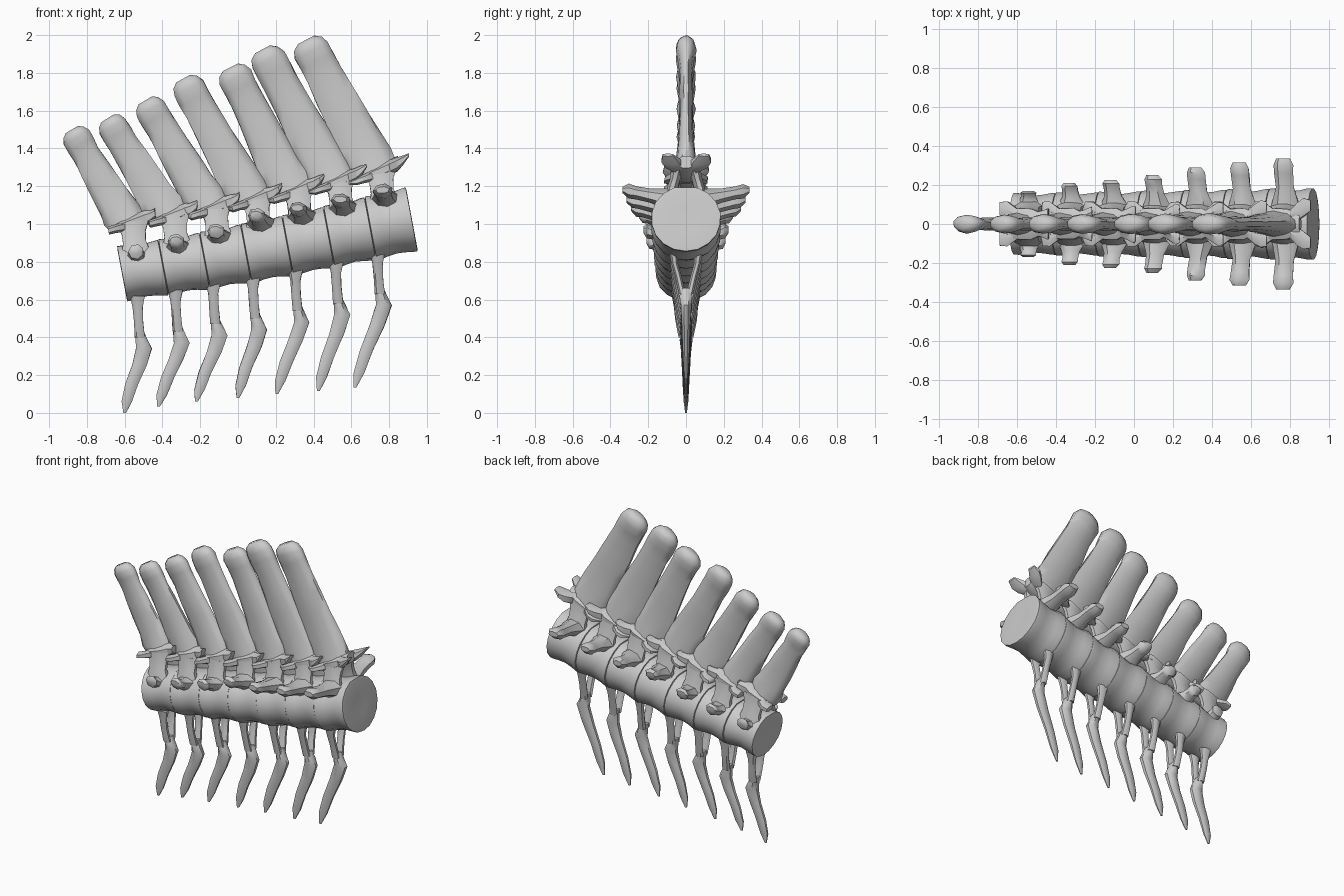
import bpy, bmesh, math, random
from mathutils import Vector as V

if "Cube" in bpy.data.objects:
    bpy.data.objects.remove(bpy.data.objects["Cube"])

random.seed(4)
N = 7
X, Y, Z = V((1, 0, 0)), V((0, 1, 0)), V((0, 0, 1))


def loft(name, rings, sides=8, jitter=0.0, flat_top=1.0, angle=45, mirror=False):
    """Skin through rings of (centre, u axis, v axis, u radius, v radius)."""
    bm = bmesh.new()
    for sgn in ((1, -1) if mirror else (1,)):
        loops = []
        for c, u, v, ru, rv in rings:
            loop = []
            for k in range(sides):
                a = 2 * math.pi * (k + 0.5) / sides
                j = 1 + random.uniform(-jitter, jitter)
                p = c + u * (ru * math.cos(a) * j) + v * (rv * min(math.sin(a), flat_top) * j)
                loop.append(bm.verts.new((p.x, p.y * sgn, p.z)))
            loops.append(loop)
        for a, b in zip(loops, loops[1:]):
            for k in range(sides):
                m = (k + 1) % sides
                bm.faces.new((a[k], a[m], b[m], b[k]))
        bm.faces.new(loops[0])
        bm.faces.new(loops[-1])
    bmesh.ops.recalc_face_normals(bm, faces=bm.faces[:])
    me = bpy.data.meshes.new(name)
    bm.to_mesh(me)
    bm.free()
    me.polygons.foreach_set("use_smooth", [True] * len(me.polygons))
    me.set_sharp_from_angle(angle=math.radians(angle))
    ob = bpy.data.objects.new(name, me)
    bpy.context.collection.objects.link(ob)
    return ob


def spine_line(t):
    return V((-0.615 + 1.535 * t, 0, 0.74 + 0.29 * t - 0.07 * t * (1 - t)))


def lerp(a, b, t):
    return a + (b - a) * t


# spine tops (x, z), transverse process tips (x, y, z), chevron tops and tips (x, z)
SPINE_TOP = [(-.88, 1.50), (-.69, 1.56), (-.49, 1.655), (-.29, 1.77), (-.04, 1.83), (.13, 1.925), (.36, 1.975)]
SIDE_TIP = [(-.54, .17, .86), (-.33, .21, .915), (-.12, .225, .97), (.095, .25, 1.05),
            (.315, .29, 1.085), (.54, .315, 1.13), (.765, .335, 1.18)]
CHEV_TOP = [(-.53, .62), (-.33, .65), (-.13, .69), (.08, .72), (.305, .76), (.52, .80), (.74, .85)]
CHEV_TIP = [(-.60, 0), (-.42, .035), (-.22, .06), (0, .08), (.205, .10), (.425, .115), (.62, .135)]

for i in range(N):
    a, b = spine_line(i / N), spine_line((i + 1) / N)
    t = (i + .5) / N
    d = (b - a).normalized()
    up = V((-math.sin(.185), 0, math.cos(.185)))
    mid = (a + b) / 2
    r, ry, s = lerp(.15, .178, t), lerp(.158, .187, t), lerp(.8, 1.03, i / 6)
    n = "_%d" % (i + 1)

    def P(x, y, z):
        return mid + d * x + Y * y + up * z

    # centrum: spool with dished ends
    L = (b - a).length
    rows = [(.03, .35), (.0, .9), (.01, 1.0), (.1, 1.0), (.3, .95), (.5, .925), (.7, .95), (.9, 1.0), (.99, 1.0), (1, .9), (.98, .35)]
    loft("centrum" + n, [(a + d * (L * f), Y, up, ry * k, r * k) for f, k in rows], 18, .008, .95, 50)

    # pedicles on both sides of the neural canal
    loft("pedicle" + n, [(P(-.02, .085, r * .6), d, Y, .085, .035), (P(-.015, .075, r + .0), d, Y, .065, .032),
                         (P(-.01, .06, r + .05), d, Y, .068, .03), (P(-.005, .045, r + .11), d, Y, .095, .035)],
         8, .03, mirror=True)

    # roof of the arch running into the spine foot
    loft("arch_roof" + n, [(P(-.11, 0, r + .09), Y, up, .05, .025), (P(-.06, 0, r + .095), Y, up, .085, .035),
                           (P(.03, 0, r + .11), Y, up, .085, .045), (P(.1, 0, r + .13), Y, up, .05, .035)], 8, .04)

    # front and rear articular processes
    loft("front_articular_process" + n,
         [(P(-.04, .045, r + .09), Y, up, .03, .03), (P(-.1, .075, r + .085), Y, up, .045, .022),
          (P(-.14, .08, r + .08), Y, up, .038, .02), (P(-.175 * s, .07, r + .08), Y, up, .012, .008)],
         6, .08, mirror=True)
    q = s * s
    loft("rear_articular_process" + n,
         [(P(.03, .03, r + .11), Y, up, .03, .04), (P(.085, .06 * q, r + .12), Y, up, .05 * q, .035),
          (P(.12, .08 * q, r + .135), Y, up, .05 * q, .024), (P(.155 * s, .09 * q, r + .155), Y, up, .03 * q, .008)],
         6, .08, mirror=True)

    # neural spine with swollen tip
    foot = P(-.035, 0, r + .10)
    top = V((SPINE_TOP[i][0], 0, SPINE_TOP[i][1]))
    ax = (top - foot).normalized()
    side = V((ax.z, 0, -ax.x))
    prof = [(0, .125, .07), (.1, .138, .055), (.22, .125, .045), (.4, .114, .036), (.58, .105, .038), (.74, .097, .034),
            (.84, .1, .045), (.92, .1, .056), (.97, .082, .05), (1, .048, .03)]
    loft("neural_spine" + n, [(foot.lerp(top, f), side, Y, w * s, th * lerp(.85, 1, t)) for f, w, th in prof],
         10, .045, angle=60)

    # transverse processes
    tip = V(SIDE_TIP[i])
    root = V((mid.x - .03, .09, tip.z - .05))
    loft("transverse_process" + n,
         [(root, X, Z, .075, .06), (root.lerp(tip, .4), X, Z, .048, .04), (root.lerp(tip, .7), X, Z, .05 * s, .035),
          (root.lerp(tip, .87), X, Z, .052 * s, .04), (tip, X, Z, .036 * s, .018)], 7, .05, mirror=True)

    # chevron: two arms meeting in a bent blade
    ct, ce = V((CHEV_TOP[i][0], 0, CHEV_TOP[i][1])), V((CHEV_TIP[i][0], 0, CHEV_TIP[i][1]))
    neck, bulge = ct + V((.008, 0, -.19)), ct + V((.032, 0, -.28))
    loft("chevron_arm" + n,
         [(ct + Y * .065 * s, X, Y, .042, .024), (ct + V((0, .058 * s, -.06)), X, Y, .028, .018),
          (ct + V((.004, .04, -.13)), X, Y, .026, .018), (neck + V((.004, .02, -.03)), X, Y, .028, .02)],
         7, .05, mirror=True)
    loft("chevron_blade" + n,
         [(neck, X, Y, .026, .03), (neck.lerp(bulge, .5), X, Y, .034, .036), (bulge, X, Y, .045, .03),
          (bulge.lerp(ce, .25) + X * .002, X, Y, .042, .024), (bulge.lerp(ce, .55) - X * .008, X, Y, .037, .019),
          (bulge.lerp(ce, .82) - X * .006, X, Y, .03, .013), (ce, X, Y, .008, .005)], 8, .05)
